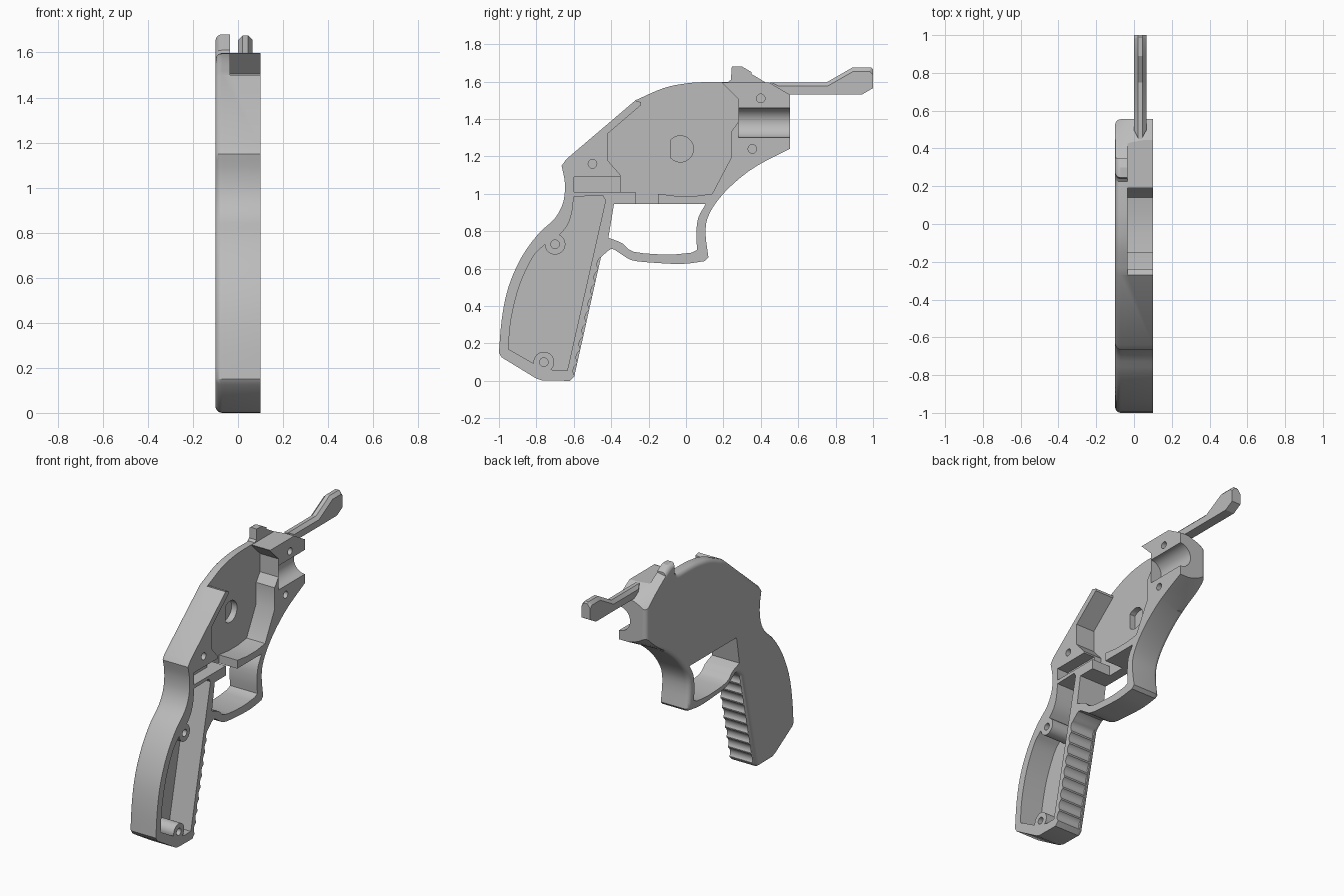
import bpy, bmesh, math
from mathutils import Matrix, Vector

if "Cube" in bpy.data.objects:
    bpy.data.objects.remove(bpy.data.objects["Cube"])

grey = bpy.data.materials.new("plain_grey")
grey.use_nodes = True
colour = (0.5, 0.5, 0.5, 1)
grey.diffuse_color = colour
grey.node_tree.nodes["Principled BSDF"].inputs["Base Color"].default_value = colour


def add_object(name, bm):
    bmesh.ops.recalc_face_normals(bm, faces=bm.faces)
    mesh = bpy.data.meshes.new(name)
    bm.to_mesh(mesh)
    bm.free()
    mesh.materials.append(grey)
    obj = bpy.data.objects.new(name, mesh)
    bpy.context.collection.objects.link(obj)
    return obj


def curve(points, steps=4):
    """Smooth run through (y, z) points."""
    p = [Vector(q) for q in points]
    p = [2 * p[0] - p[1]] + p + [2 * p[-1] - p[-2]]
    run = []
    for a, b, c, d in zip(p, p[1:], p[2:], p[3:]):
        for i in range(steps):
            t = i / steps
            run.append(0.5 * (2 * b + (c - a) * t + (2 * a - 5 * b + 4 * c - d) * t * t
                              + (3 * b - a - 3 * c + d) * t ** 3))
    return run + [p[-2]]


def prism(name, points, x0, x1, fillet=0):
    """Extrude a (y, z) outline along x, rounding the rim at x0."""
    bm = bmesh.new()
    face = bm.faces.new([bm.verts.new((x0, p[0], p[1])) for p in points])
    rim = list(face.edges)
    geom = bmesh.ops.extrude_face_region(bm, geom=[face], use_keep_orig=True)["geom"]
    moved = [g for g in geom if isinstance(g, bmesh.types.BMVert)]
    bmesh.ops.translate(bm, verts=moved, vec=(x1 - x0, 0, 0))
    bmesh.ops.recalc_face_normals(bm, faces=bm.faces)
    if fillet:
        bmesh.ops.bevel(bm, geom=rim, offset=fillet, segments=5, profile=0.5,
                        affect='EDGES', clamp_overlap=False)
    return add_object(name, bm)


def disc(y, z, r, n=32):
    return [(y + r * math.cos(math.tau * i / n), z + r * math.sin(math.tau * i / n))
            for i in range(n)]


def rect(y0, z0, y1, z1):
    return [(y0, z0), (y1, z0), (y1, z1), (y0, z1)]


def cone_y(name, x, z, y0, y1, r0, r1, scale_x=(1, 1)):
    """Round or oval loft along y."""
    bm = bmesh.new()
    rings = []
    for y, r, s in ((y0, r0, scale_x[0]), (y1, r1, scale_x[1])):
        rings.append([bm.verts.new((x + s * u, y, z + w)) for u, w in disc(0, 0, r, 64)])
    bm.faces.new(rings[0])
    bm.faces.new(rings[1])
    for i in range(64):
        j = (i + 1) % 64
        bm.faces.new((rings[0][i], rings[0][j], rings[1][j], rings[1][i]))
    return add_object(name, bm)


def cut(target, cutter):
    cutter.hide_render = True
    mod = target.modifiers.new("cut", 'BOOLEAN')
    mod.operation = 'DIFFERENCE'
    mod.solver = 'EXACT'
    mod.object = cutter
    bpy.context.view_layer.objects.active = target
    bpy.ops.object.modifier_apply(modifier=mod.name)
    bpy.data.objects.remove(cutter)


# Outer half shell: grip, guard, frame and muzzle in one outline
guard_run = curve([(-.455, .66), (-.4, .705), (-.35, .68), (-.29, .645), (-.18, .632),
                   (-.02, .625), (.1, .64)], 3)
throat = curve([(.12, .66), (.105, .78), (.115, .87), (.17, .965), (.26, 1.06),
                (.38, 1.15), (.555, 1.24)], 3)
dome = curve([(.225, 1.597), (.1, 1.597), (0, 1.59), (-.12, 1.565), (-.27, 1.5)])
grip_back = curve([(-.665, 1.15), (-.648, 1.06), (-.655, .96), (-.7, .87), (-.79, .785),
                   (-.88, .66), (-.95, .5), (-.985, .33), (-1, .15)], 3)
outline = ([(-.77, .002), (-.62, 0), (-.597, .025)] + guard_run + throat
           + [(.555, 1.53), (.3, 1.68), (.245, 1.68), (.24, 1.61)] + dome
           + [(-.64, 1.185)] + grip_back + [(-.985, .125), (-.8, .012)])
body = prism("half_shell", outline, -.1, .1, .03)

# Rounded muzzle housing
waste = prism("muzzle_waste", rect(.35, .9, .62, 1.85), -.3, .3)
cut(waste, cone_y("muzzle_round", .1, 1.385, .3, .66, .293, .091, (2, 1)))
cut(body, waste)

# Trigger opening
opening = (curve([(.105, .945), (.065, .87), (.055, .78), (.06, .7)], 3)
           + curve([(.03, .685), (-.1, .675), (-.28, .69), (-.34, .735), (-.415, .765)], 3)
           + [(-.385, .945)])
cut(body, prism("trigger_opening", opening, -.3, .3))

# Mechanism pocket, open to the top and to the trigger slot
pocket = [(-.42, 1.32), (-.24, 1.475), (-.24, 1.49), (-.275, 1.5), (-.275, 1.75), (.19, 1.75),
          (.19, 1.595), (.28, 1.505), (.28, 1.385), (.24, 1.33), (.24, 1.19), (.14, 1),
          (.05, .988), (-.05, .988), (-.15, 1), (-.15, .9), (-.27, .9), (-.27, 1.01),
          (-.35, 1.01), (-.35, 1.1), (-.42, 1.18)]
cut(body, prism("mechanism_pocket", pocket, -.035, .3))
cut(body, prism("sear_slot", rect(-.6, 1.01, -.34, 1.09), .02, .3))
cut(body, prism("sight_relief", rect(.19, 1.595, .6, 1.8), -.035, .3))

# Grip hollow, leaving two screw bosses standing
back = curve([(-.95, .17), (-.935, .33), (-.89, .51), (-.82, .66), (-.76, .725)], 4)
hollow = (back + curve([(-.69, .765), (-.635, .83), (-.61, .9), (-.6, .985)], 3)
          + [(-.445, .99), (-.43, .965), (-.635, .055), (-.705, .055), (-.81, .09)])
grip_cutter = prism("grip_hollow", hollow, -.06, .3)
bosses = [(-.7, .73), (-.76, .1)]
for y, z in bosses:
    cut(grip_cutter, prism("boss", disc(y, z, .055), -.2, .4))
cut(body, grip_cutter)

# Screw holes
for y, z in bosses + [(-.5, 1.16), (.4, 1.51), (.355, 1.24)]:
    cut(body, prism("screw_hole", disc(y, z, .023, 24), -.04, .3))

# Flat-sided axle socket
socket = [(max(y, -.08), z) for y, z in disc(-.03, 1.24, .07, 40)]
socket = [p for i, p in enumerate(socket)
          if p[0] > -.08 or socket[i - 1][0] > -.08 or socket[(i + 1) % 40][0] > -.08]
cut(body, prism("axle_socket", socket, -.075, .3))

# Barrel bore
cut(body, cone_y("bore", .1, 1.38, .28, .7, .08, .08))

# Finger grooves down the front of the grip
low, high = Vector((-.59, .06)), Vector((-.462, .63))
side = Vector((high.y - low.y, low.x - high.x)).normalized() * .032
for i in range(9):
    c = low.lerp(high, i / 8) + side
    cut(body, prism("finger_groove", disc(c.x, c.y, .045, 28), -.07, .3))

# Front rod with a chamfered top and a pointed rear end
rod_side = [(.45, 1.53), (.94, 1.53), (1, 1.565), (1, 1.665), (.99, 1.675), (.89, 1.675),
            (.75, 1.595), (.45, 1.595)]
rod = prism("front_rod", rod_side, 0, .065)
bm = bmesh.new()
bm.from_mesh(rod.data)
top = [e for e in bm.edges
       if abs(e.verts[0].co.x - e.verts[1].co.x) < .001
       and min(v.co.z for v in e.verts) > 1.59 and len(e.link_faces) == 2]
bmesh.ops.bevel(bm, geom=top, offset=.02, segments=1, affect='EDGES')
bm.to_mesh(rod.data)
bm.free()
for sign in (-1, 1):
    wedge = prism("point_cutter", rect(-.2, -.2, .2, .2), 0, .1)
    wedge.matrix_world = (Matrix.Translation((.0325 + sign * .008, .45, 1.56))
                          @ Matrix.Rotation(-sign * math.radians(28), 4, 'Z')
                          @ Matrix.Translation((0 if sign > 0 else -.1, 0, 0)))
    bpy.context.view_layer.update()
    cut(rod, wedge)

# Smooth rounded walls, crisp edges
for obj in (body, rod):
    bpy.ops.object.select_all(action='DESELECT')
    obj.select_set(True)
    bpy.context.view_layer.objects.active = obj
    bpy.ops.object.shade_smooth_by_angle(angle=math.radians(28))
